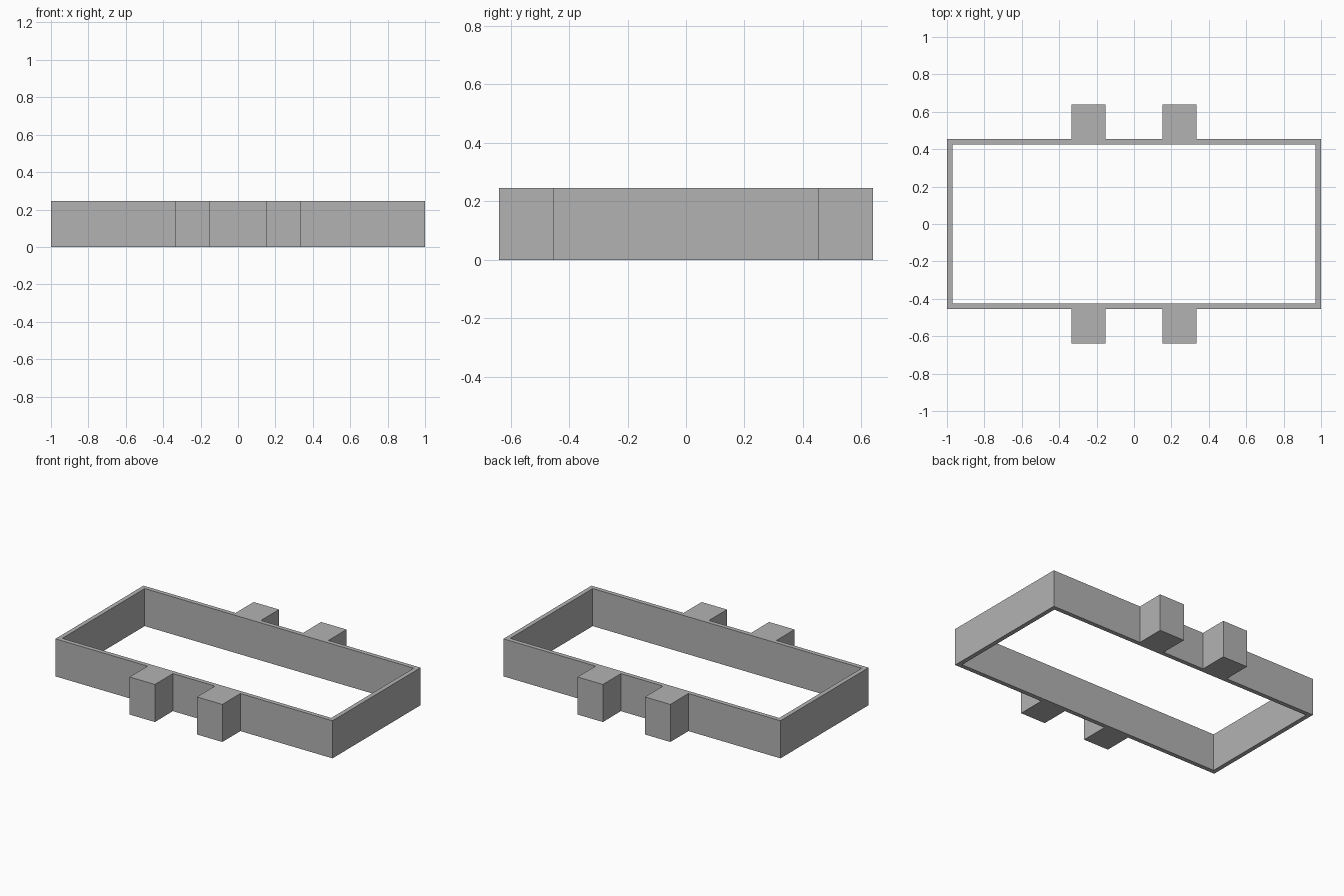
import bpy
import bmesh

cube = bpy.data.objects.get("Cube")
if cube:
    bpy.data.objects.remove(cube, do_unlink=True)

HEIGHT = 0.245
WALL = 0.029
HALF_X, HALF_Y = 1.0, 0.454
BLOCK_IN, BLOCK_OUT, BLOCK_Y = 0.152, 0.335, 0.64

# Plain grey material
grey = bpy.data.materials.new("plain_grey")
grey.use_nodes = True
colour = (0.45, 0.45, 0.45, 1.0)
grey.diffuse_color = colour
grey.node_tree.nodes["Principled BSDF"].inputs["Base Color"].default_value = colour

# One quarter of the floor plan: thin wall corner with a solid outer block
inner_x, inner_y = HALF_X - WALL, HALF_Y - WALL
plan = [
    (0, inner_y), (inner_x, inner_y), (inner_x, 0), (HALF_X, 0),
    (HALF_X, HALF_Y), (BLOCK_OUT, HALF_Y), (BLOCK_OUT, BLOCK_Y),
    (BLOCK_IN, BLOCK_Y), (BLOCK_IN, HALF_Y), (0, HALF_Y),
]
bm = bmesh.new()
bm.faces.new([bm.verts.new((x, y, 0)) for x, y in plan])
mesh = bpy.data.meshes.new("wall_frame")
bm.to_mesh(mesh)
bm.free()
mesh.materials.append(grey)

frame = bpy.data.objects.new("wall_frame", mesh)
bpy.context.collection.objects.link(frame)

# Mirror the quarter to all four corners, then raise the walls
mirror = frame.modifiers.new("four_corners", 'MIRROR')
mirror.use_axis = (True, True, False)
raise_walls = frame.modifiers.new("wall_height", 'SOLIDIFY')
raise_walls.thickness = HEIGHT
raise_walls.offset = 1.0
